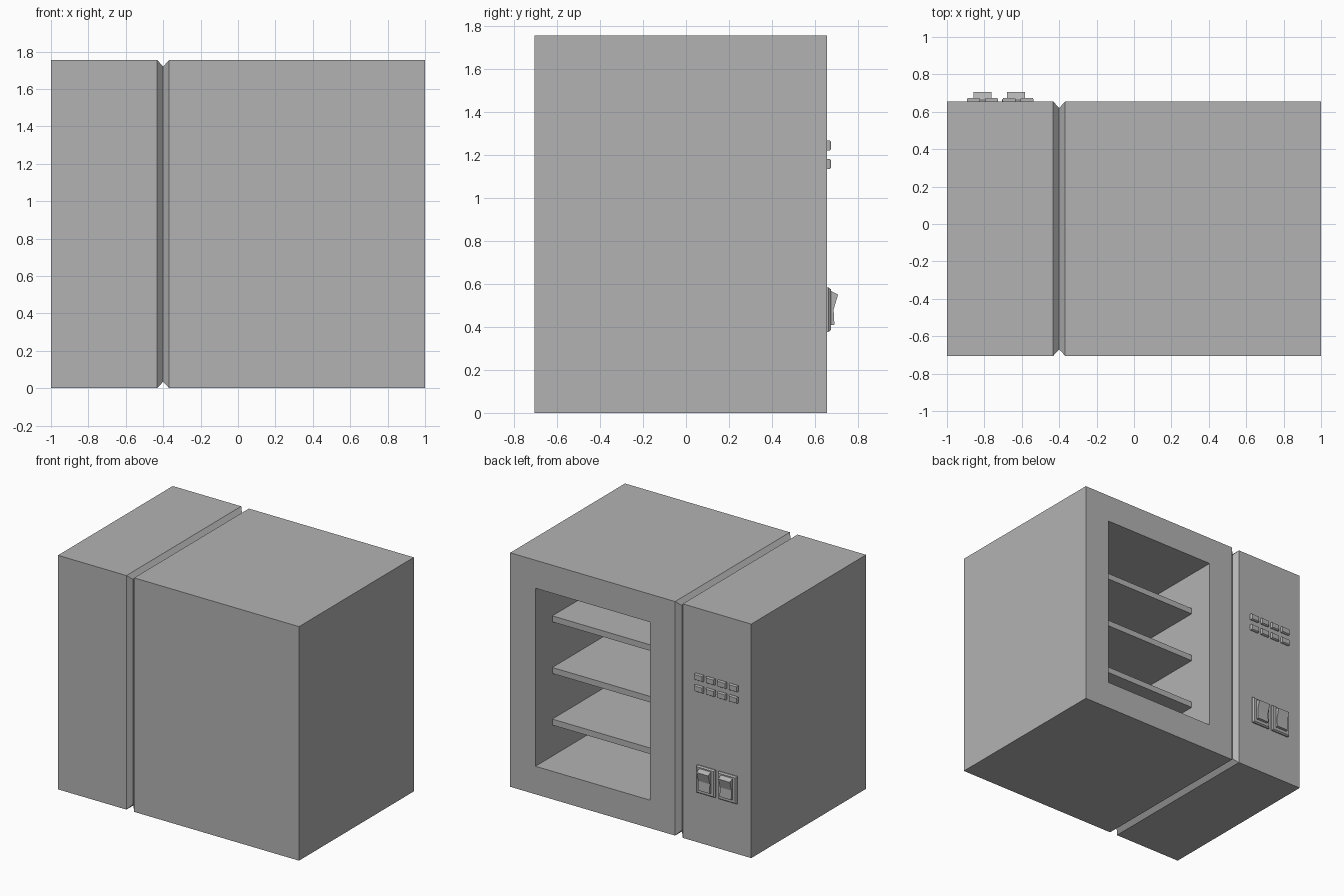
import bpy
import bmesh

cube = bpy.data.objects.get("Cube")
if cube:
    bpy.data.objects.remove(cube, do_unlink=True)

# Single grey finish
grey = bpy.data.materials.new("plain grey")
grey.use_nodes = True
colour = (0.45, 0.45, 0.45, 1)
grey.diffuse_color = colour
grey.node_tree.nodes["Principled BSDF"].inputs["Base Color"].default_value = colour

FRONT, BACK, TOP = -0.705, 0.655, 1.755
LEFT, RIGHT = 1.0, -1.0
GROOVE_X, GROOVE = -0.4, 0.032
FRAME = 0.21
PANEL_X = -0.715


def finish(name, bm):
    bmesh.ops.recalc_face_normals(bm, faces=bm.faces)
    mesh = bpy.data.meshes.new(name)
    bm.to_mesh(mesh)
    bm.free()
    mesh.materials.append(grey)
    obj = bpy.data.objects.new(name, mesh)
    bpy.context.collection.objects.link(obj)
    return obj


def loft(name, loops, edit=None):
    """Skin a row of matching closed loops and cap both ends."""
    bm = bmesh.new()
    rings = [[bm.verts.new(p) for p in loop] for loop in loops]
    for a, b in zip(rings, rings[1:]):
        for i in range(len(a)):
            j = (i + 1) % len(a)
            bm.faces.new((a[i], a[j], b[j], b[i]))
    bm.faces.new(rings[0])
    bm.faces.new(rings[-1])
    bmesh.ops.recalc_face_normals(bm, faces=bm.faces)
    if edit:
        edit(bm)
    return finish(name, bm)


def rect_x(x, inset):
    y0, y1, z0, z1 = FRONT + inset, BACK - inset, inset, TOP - inset
    return [(x, y0, z0), (x, y1, z0), (x, y1, z1), (x, y0, z1)]


def rect_y(y, cx, cz, w, h):
    return [(cx + sx * w / 2, y, cz + sz * h / 2)
            for sx, sz in ((-1, -1), (1, -1), (1, 1), (-1, 1))]


def hollow(bm):
    # Framed opening and deep cavity in the wide back face
    bm.faces.ensure_lookup_table()
    door = max((f for f in bm.faces if f.normal.y > 0.9), key=lambda f: f.calc_area())
    bmesh.ops.inset_individual(bm, faces=[door], thickness=FRAME, use_even_offset=True)
    bmesh.ops.inset_individual(bm, faces=[door], thickness=0, depth=-1.15)


# Cabinet with a V groove running round it
loft("cabinet_body", [rect_x(RIGHT, 0), rect_x(GROOVE_X - GROOVE, 0),
                      rect_x(GROOVE_X, GROOVE + 0.003),
                      rect_x(GROOVE_X + GROOVE, 0), rect_x(LEFT, 0)], hollow)

# Shelves set back inside the cavity
shelf_left = LEFT - FRAME
shelf_right = GROOVE_X + GROOVE + FRAME
for i in range(3):
    cx, w = (shelf_left + shelf_right) / 2, shelf_left - shelf_right
    cz = 0.465 + 0.387 * i
    loft(f"shelf_{i + 1}", [rect_y(y, cx, cz, w, 0.045) for y in (-0.495, 0.455)])

# Two rows of push buttons with bevelled rims
for row, z in enumerate((1.157, 1.243)):
    for col in range(4):
        x = PANEL_X + (col - 1.5) * 0.095
        loft(f"button_{row + 1}_{col + 1}",
             [rect_y(BACK - 0.005, x, z, 0.07, 0.046),
              rect_y(BACK + 0.012, x, z, 0.07, 0.046),
              rect_y(BACK + 0.018, x, z, 0.062, 0.038)])

# Rocker switches on chamfered plates
rocker = [(0.66, 0.405), (0.69, 0.41), (0.686, 0.48), (0.707, 0.55), (0.675, 0.566), (0.66, 0.566)]
for side, sign in (("left", 1), ("right", -1)):
    x = PANEL_X - 0.005 + sign * 0.09
    loft(f"switch_plate_{side}",
         [rect_y(BACK - 0.005, x, 0.48, 0.154, 0.206),
          rect_y(BACK + 0.008, x, 0.48, 0.154, 0.206),
          rect_y(BACK + 0.018, x, 0.48, 0.138, 0.19)])
    loft(f"switch_rocker_{side}",
         [[(x + s * 0.048, y, z) for y, z in rocker] for s in (-1, 1)])
